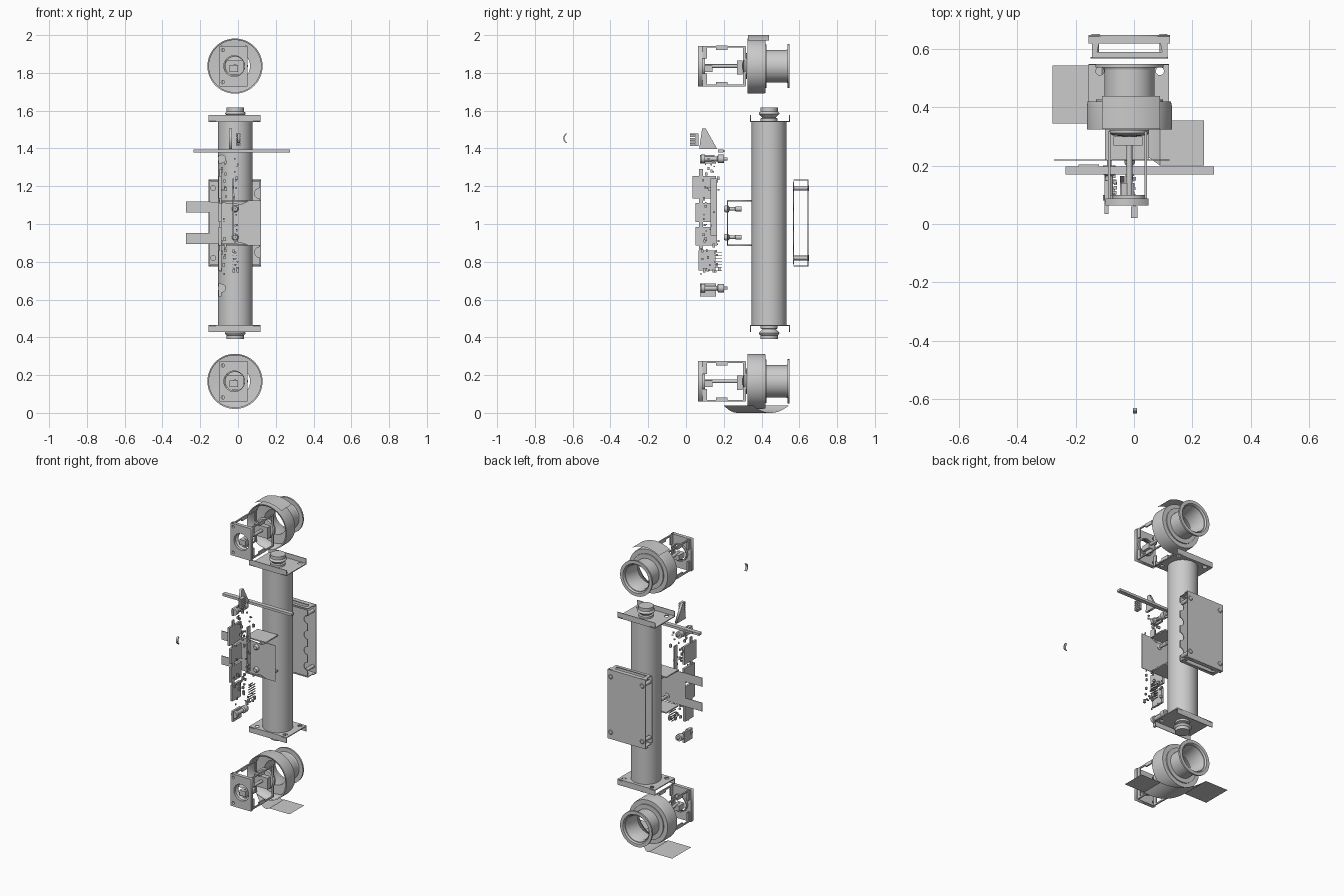
import bpy, bmesh, math, random
from mathutils import Vector

if "Cube" in bpy.data.objects:
    bpy.data.objects.remove(bpy.data.objects["Cube"])
random.seed(4)
CX, CY = -0.014, 0.44          # tube axis


def add(name, mesh, smooth=False):
    ob = bpy.data.objects.new(name, mesh)
    bpy.context.collection.objects.link(ob)
    if smooth:
        for p in mesh.polygons:
            p.use_smooth = True
        mesh.set_sharp_from_angle(angle=math.radians(35))
    return ob


def from_data(name, verts, faces, smooth=False):
    me = bpy.data.meshes.new(name)
    me.from_pydata(verts, [], faces)
    me.update()
    return add(name, me, smooth)


def boxes(name, ranges):
    """One object from (x0,x1,y0,y1,z0,z1) boxes."""
    v, f = [], []
    for x0, x1, y0, y1, z0, z1 in ranges:
        n = len(v)
        v += [(x, y, z) for x in (x0, x1) for y in (y0, y1) for z in (z0, z1)]
        f += [tuple(n + i for i in q) for q in
              ((0, 1, 3, 2), (4, 6, 7, 5), (0, 4, 5, 1), (2, 3, 7, 6), (0, 2, 6, 4), (1, 5, 7, 3))]
    return from_data(name, v, f)


def lathe(name, profile, origin, axis='Z', n=48):
    """Revolve (radius, offset) points about an axis through origin."""
    v, f = [], []
    o = Vector(origin)
    for r, h in profile:
        for i in range(n):
            a = 2 * math.pi * i / n
            c, s = r * math.cos(a), r * math.sin(a)
            v.append(o + Vector({'Z': (c, s, h), 'Y': (c, h, -s), 'X': (h, c, s)}[axis]))
    for k in range(len(profile) - 1):
        for i in range(n):
            j = (i + 1) % n
            f.append((k * n + i, k * n + j, (k + 1) * n + j, (k + 1) * n + i))
    ob = from_data(name, v, f, True)
    bm = bmesh.new()
    bm.from_mesh(ob.data)
    bmesh.ops.remove_doubles(bm, verts=bm.verts, dist=1e-5)
    bm.to_mesh(ob.data)
    bm.free()
    return ob


def circle(x, y, r, n=24):
    return [(x + r * math.cos(2 * math.pi * i / n), y + r * math.sin(2 * math.pi * i / n)) for i in range(n)]


def rect(a0, a1, b0, b1):
    return [(a0, b0), (a1, b0), (a1, b1), (a0, b1)]


def plate(name, loops, axis, pos, thick):
    """Flat sheet with holes, in the plane across the axis."""
    cu = bpy.data.curves.new(name, 'CURVE')
    cu.dimensions, cu.fill_mode, cu.extrude = '2D', 'BOTH', thick / 2
    for pts in loops:
        sp = cu.splines.new('POLY')
        sp.points.add(len(pts) - 1)
        for p, q in zip(sp.points, pts):
            p.co = (q[0], q[1], 0, 1)
        sp.use_cyclic_u = True
    tmp = bpy.data.objects.new(name + "_outline", cu)
    me = bpy.data.meshes.new_from_object(tmp)
    bpy.data.objects.remove(tmp)
    for v in me.vertices:
        a, b, c = v.co
        v.co = {'Z': (a, b, pos + c), 'Y': (a, pos - c, b), 'X': (pos + c, a, b)}[axis]
    return add(name, me)


def ribbon(name, rows):
    """Sheet through rows of (x, y0, y1, z)."""
    v = [p for x, y0, y1, z in rows for p in ((x, y0, z), (x, y1, z))]
    return from_data(name, v, [(2*i, 2*i+1, 2*i+3, 2*i+2) for i in range(len(rows) - 1)], True)


# Main tube
lathe("main_tube", [(0.085, 0.463), (0.092, 0.463), (0.092, 1.542), (0.085, 1.542), (0.085, 0.463)], (CX, CY, 0))

# End plates, lips and bearing spindles
for tag, z, s in (("lower", 0.463, -1), ("upper", 1.543, 1)):
    holes = [circle(x, y, 0.014) for x in (-0.117, 0.089) for y in (0.37, 0.525)]
    plate(tag + "_end_plate", [rect(-0.157, 0.12, 0.34, 0.55)] + holes, 'Z', z, 0.006)
    for lip, y in (("front", 0.342), ("rear", 0.548)):
        plate(f"{tag}_{lip}_lip", [rect(-0.157, 0.12, min(z, z + s * 0.035), max(z, z + s * 0.035))], 'Y', y, 0.004)
    lathe(tag + "_spindle", [(0.001, 0), (0.045, 0), (0.045, s*0.016), (0.035, s*0.02), (0.055, s*0.04),
                             (0.053, s*0.046), (0.046, s*0.052), (0.046, s*0.073), (0.001, s*0.073)], (CX, CY, z))

# Blower wheels with motor frames, one at each end
for tag, z in (("lower", 0.167), ("upper", 1.836)):
    o = (-0.016, 0, z)
    lathe(tag + "_blower_drum", [(0.138, 0.325), (0.146, 0.325), (0.146, 0.405), (0.143, 0.42), (0.115, 0.42),
                                 (0.115, 0.427), (0.086, 0.427), (0.086, 0.538), (0.117, 0.538), (0.117, 0.549),
                                 (0.096, 0.549), (0.08, 0.52), (0.08, 0.415), (0.138, 0.41), (0.138, 0.325)], o, 'Y', 64)
    lathe(tag + "_hub_disc", [(0.001, 0.285), (0.014, 0.285), (0.014, 0.3), (0.06, 0.305),
                              (0.068, 0.312), (0.068, 0.322), (0.001, 0.322)], o, 'Y')
    lathe(tag + "_motor_shaft", [(0.001, 0.1), (0.01, 0.1), (0.01, 0.285), (0.001, 0.285)], o, 'Y', 16)
    screws = [circle(-0.08, z + d, 0.009, 12) for d in (-0.085, 0.085)]
    plate(tag + "_motor_plate", [rect(-0.098, 0.05, z - 0.107, z + 0.107), circle(-0.02, z, 0.055)] + screws,
          'Y', 0.075, 0.024)
    lathe(tag + "_motor_ring", [(0.05, 0.08), (0.057, 0.08), (0.057, 0.1), (0.05, 0.1), (0.05, 0.08)], o, 'Y')
    parts = [(-0.045, 0.0, 0.08, 0.14, z - 0.03, z + 0.005), (-0.07, 0.03, 0.27, 0.3, z - 0.045, z + 0.03)]
    for d in (-1, 1):
        def zr(a, b):
            return tuple(sorted((z + d * a, z + d * b)))
        for x in (-0.09, 0.036):
            parts += [(x, x + 0.009, 0.087, 0.315, *zr(0.098, 0.107)),
                      (x, x + 0.009, 0.16, 0.22, *zr(0.085, 0.108)),
                      (x, x + 0.009, 0.085, 0.11, *zr(0.04, 0.1)),
                      (x, x + 0.009, 0.302, 0.317, *zr(0.03, 0.105))]
    boxes(tag + "_motor_frame", parts)

# Curved shields: short arc on top, winged sheet underneath
arc = [(-0.11 + 0.2 * i / 12, (i / 6 - 1) ** 2) for i in range(13)]
ribbon("upper_shield", [(x, 0.327, 0.44, 2.0 - 0.028 * q) for x, q in arc])
ribbon("lower_shield", [(-0.28, 0.345, 0.545, 0.04)] +
       [(x, 0.345 - 0.145 * i / 12, 0.545 - 0.19 * i / 12, 0.04 * q) for i, (x, q) in enumerate(arc)] +
       [(0.24, 0.2, 0.355, 0.04)])

# Rear cover: back panel, top and bottom edges, scalloped inner frame
corner = [(x, z) for x in (-0.132, 0.1) for z in (0.82, 1.19)]
plate("rear_panel", [rect(-0.157, 0.123, 0.775, 1.235)], 'Y', 0.647, 0.005)
for i, (x, z) in enumerate(corner):
    lathe(f"rear_panel_screw_{i}", [(0.016, 0.649), (0.012, 0.652), (0.001, 0.652)], (x, 0, z), 'Y', 20)
    lathe(f"rear_standoff_{i}", [(0.012, 0.57), (0.012, 0.645)], (x, 0, z), 'Y', 16)
edge = []
for k in range(4):
    zc = 0.85 + 0.104 * k
    edge += [(0.116 - 0.028 * math.sin(t * math.pi / 8), zc - 0.028 * math.cos(t * math.pi / 8)) for t in range(9)]
inner = [(-0.15, 0.785), (0.116, 0.785)] + edge + [(0.116, 1.225), (-0.15, 1.225)]
plate("rear_inner_frame", [inner] + [circle(x - (0.02 if x > 0 else 0), z, 0.013) for x, z in corner[:2]], 'Y', 0.57, 0.005)
for tag, z in (("bottom", 0.778), ("top", 1.232)):
    plate(f"rear_{tag}_strip", [rect(-0.157, 0.123, 0.62, 0.647)], 'Z', z, 0.005)
    plate(f"rear_{tag}_flange", [[(-0.145, 0.57), (0.115, 0.57), (0.115, 0.59), (-0.145, 0.59)]], 'Z', z, 0.005)
    for side, a, b in (("left", -0.145, -0.12), ("right", 0.115, 0.09)):
        plate(f"rear_{tag}_{side}_web", [[(a, 0.585), (a, 0.622), (b, 0.622), (b + (a - b) * 0.3, 0.585)]], 'Z', z, 0.005)

# Tube bracket: front sheet with two side tabs and two flanges to the tube
plate("bracket_sheet", [[(-0.15, 0.895), (-0.03, 0.895), (0.02, 0.9), (0.06, 0.885), (0.122, 0.885), (0.122, 1.125),
                         (0.06, 1.125), (0.02, 1.105), (-0.03, 1.11), (-0.15, 1.118), (-0.275, 1.118),
                         (-0.275, 1.06), (-0.15, 1.06), (-0.15, 0.952), (-0.275, 0.952), (-0.275, 0.895)]],
      'Y', 0.22, 0.004)
for tag, z in (("lower", 0.887), ("upper", 1.123)):
    plate(f"bracket_{tag}_flange", [rect(-0.1, 0.05, 0.22, 0.35)], 'Z', z, 0.008)

# Bracket bolts and electrical terminals
for i, z in enumerate((0.93, 1.08)):
    lathe(f"bracket_bolt_{i}", [(0.001, 0.2), (0.012, 0.2), (0.018, 0.21), (0.018, 0.225), (0.009, 0.23), (0.009, 0.26),
                                (0.013, 0.262), (0.013, 0.295), (0.001, 0.295)], (-0.015, 0, z), 'Y', 20)
for i, z in enumerate((0.66, 1.345)):
    lathe(f"terminal_{i}", [(0.001, 0.08), (0.022, 0.08), (0.022, 0.1), (0.013, 0.1), (0.013, 0.165), (0.022, 0.17),
                            (0.022, 0.2), (0.008, 0.2), (0.008, 0.22), (0.001, 0.22)], (-0.085, 0, z), 'Y', 20)

# Circuit boards: rail, flat modules and small components
boxes("board_rail", [(-0.098, -0.088, 0.07, 0.09, 0.78, 1.29)])
boxes("flat_modules", [(-0.102, -0.088, y0, y1, z0, z1) for y0, y1, z0, z1 in (
    (0.035, 0.16, 1.135, 1.255), (0.05, 0.165, 1.01, 1.11), (0.05, 0.165, 0.885, 0.985),
    (0.065, 0.155, 0.755, 0.86), (0.075, 0.16, 0.615, 0.685), (0.075, 0.15, 1.32, 1.365))])
small = []
for _ in range(70):
    x = random.choice((-0.095, -0.075, -0.025, -0.01)) + random.uniform(-0.006, 0.006)
    y, z, w = random.uniform(0.075, 0.17), random.uniform(0.7, 1.35), random.uniform(0.006, 0.013)
    small.append((x, x + w, y, y + w, z, z + w * random.uniform(0.6, 1.8)))
boxes("small_components", small)
boxes("connector_pins", [(x, x + 0.006, 0.15, 0.19, 0.75 + 0.016 * k, 0.754 + 0.016 * k)
                         for x in (-0.03, -0.01) for k in range(7)])
boxes("control_strip", [(-0.03, -0.022, 0.13, 0.165, 0.94, 1.24)])

# Cross bar with triangular fin and heat sink
boxes("cross_bar", [(-0.235, 0.275, 0.17, 0.198, 1.379, 1.395), (-0.19, -0.12, 0.19, 0.204, 1.381, 1.393)])
plate("triangular_fin", [[(0.07, 1.397), (0.165, 1.397), (0.105, 1.505), (0.085, 1.505)]], 'X', -0.04, 0.016)
boxes("heat_sink", [(-0.01, 0.012, 0.02, 0.06, 1.412 + 0.012 * k, 1.42 + 0.012 * k) for k in range(6)]
      + [(-0.004, 0.006, 0.05, 0.065, 1.412, 1.48)])

# Small detached curved clip in front
bow = [(-0.65 + 0.012 * (t / 4 - 1) ** 2, 1.43 + 0.006 * t) for t in range(9)]
plate("front_clip", [bow + [(y + 0.007, z) for y, z in reversed(bow)]], 'X', 0.004, 0.014)
